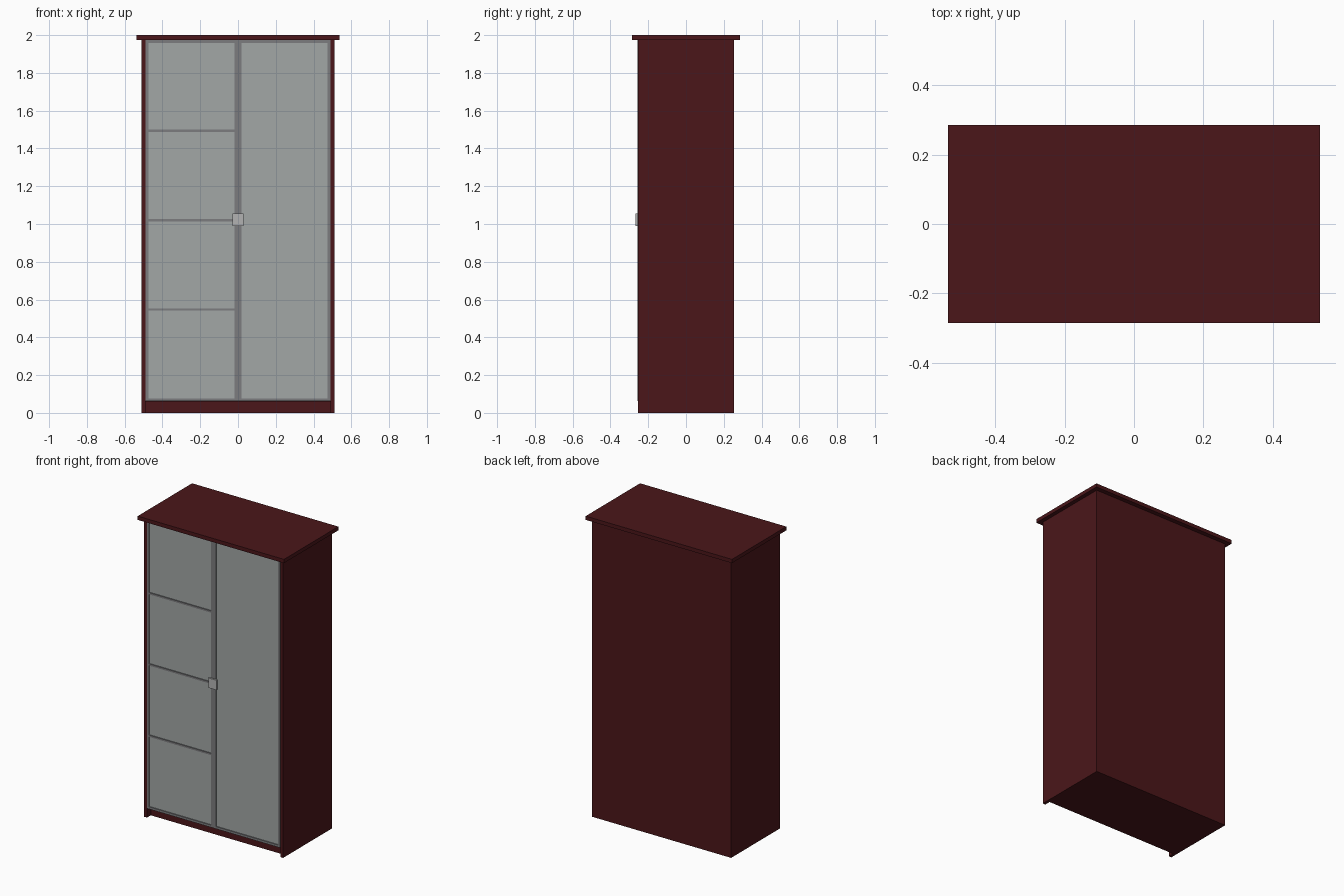
import bpy

if "Cube" in bpy.data.objects:
    bpy.data.objects.remove(bpy.data.objects["Cube"])


def material(name, rgb):
    m = bpy.data.materials.new(name)
    m.diffuse_color = (*rgb, 1)
    m.use_nodes = True
    m.node_tree.nodes["Principled BSDF"].inputs["Base Color"].default_value = m.diffuse_color
    return m


WOOD = material("dark_red_wood", (0.07, 0.008, 0.01))
FRAME = material("door_frame_grey", (0.2, 0.2, 0.21))
GLASS = material("frosted_glass", (0.36, 0.39, 0.38))
METAL = material("handle_metal", (0.45, 0.45, 0.45))


def box(name, x, y, z, mat):
    """Box spanning the given (min, max) ranges."""
    bpy.ops.mesh.primitive_cube_add(
        size=1, location=[(a + b) / 2 for a, b in (x, y, z)])
    o = bpy.context.object
    o.name = name
    o.scale = [b - a for a, b in (x, y, z)]
    bpy.ops.object.transform_apply(location=False, rotation=False, scale=True)
    o.data.materials.append(mat)
    return o


def side_range(s, a, b):
    """Mirror an x range to the left (-1) or right (1) side."""
    return (min(s * a, s * b), max(s * a, s * b))


W, D, TOP, PLINTH = 0.51, 0.255, 1.975, 0.06

# carcass
box("top_board", (-0.537, 0.537), (-0.285, 0.285), (TOP, 2.0), WOOD)
box("back_panel", (-0.49, 0.49), (D - 0.02, D), (0, TOP), WOOD)
box("plinth_base", (-0.49, 0.49), (-0.215, D - 0.02), (0, PLINTH), WOOD)

for s, side in ((-1, "left"), (1, "right")):
    box(side + "_side_panel", side_range(s, 0.49, W), (-D, D), (0, TOP), WOOD)

    # door: glass pane inside a thin frame
    front = (-0.257, -0.237)
    z0, z1 = PLINTH + 0.002, TOP - 0.002
    box(side + "_door_glass", side_range(s, 0.018, 0.475),
        (-0.251, -0.243), (z0 + 0.015, z1 - 0.015), GLASS)
    box(side + "_door_inner_stile", side_range(s, 0.001, 0.018), front, (z0, z1), FRAME)
    box(side + "_door_outer_stile", side_range(s, 0.475, 0.489), front, (z0, z1), FRAME)
    for name, z in (("bottom", z0), ("top", z1 - 0.015)):
        box(f"{side}_door_{name}_rail", side_range(s, 0.018, 0.475),
            front, (z, z + 0.015), FRAME)

    # square pull plate
    box(side + "_handle", side_range(s, 0.001, 0.03), (-0.268, -0.257),
        (0.99, 1.055), METAL)

# crossbars dividing the left door into four panes
for i in range(3):
    z = 0.547 + i * 0.473
    box(f"left_door_crossbar_{i + 1}", (-0.475, -0.018), (-0.257, -0.243),
        (z - 0.006, z + 0.006), FRAME)
